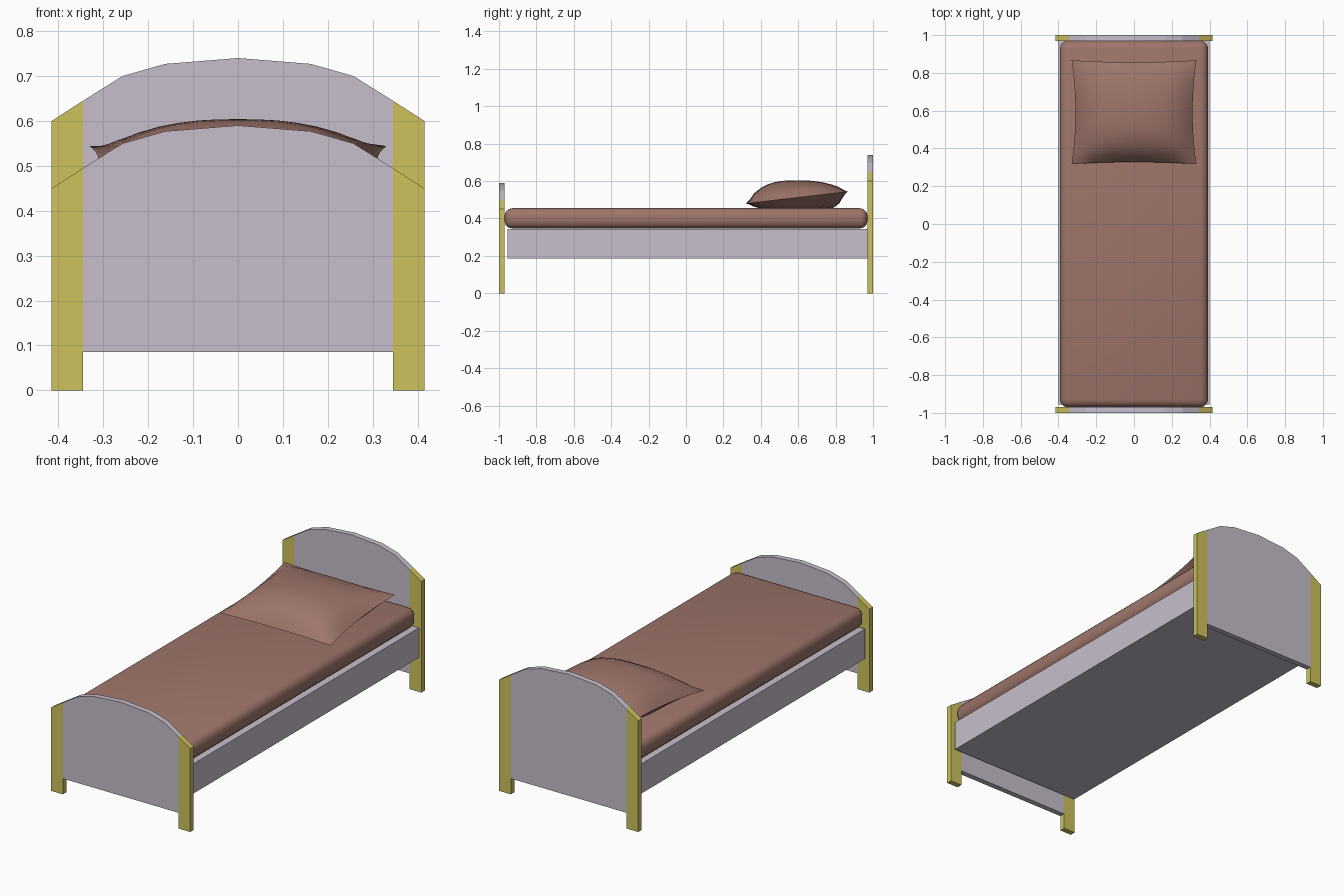
import bpy, bmesh

if "Cube" in bpy.data.objects:
    bpy.data.objects.remove(bpy.data.objects["Cube"])


def material(name, rgb):
    m = bpy.data.materials.new(name)
    m.diffuse_color = (*rgb, 1)
    m.use_nodes = True
    m.node_tree.nodes["Principled BSDF"].inputs["Base Color"].default_value = m.diffuse_color
    return m


LILAC = material("lilac panel", (0.57, 0.52, 0.60))
YELLOW = material("yellow post", (0.61, 0.54, 0.11))
BROWN = material("brown bedding", (0.34, 0.18, 0.145))


def finish(name, bm, mat, smooth=False):
    bmesh.ops.recalc_face_normals(bm, faces=bm.faces[:])
    me = bpy.data.meshes.new(name)
    bm.to_mesh(me)
    bm.free()
    me.materials.append(mat)
    if smooth:
        me.shade_smooth()
    ob = bpy.data.objects.new(name, me)
    bpy.context.collection.objects.link(ob)
    return ob


def slab(name, outline, y0, y1, mat):
    """Extrude an x/z outline from y0 to y1."""
    bm = bmesh.new()
    face = bm.faces.new([bm.verts.new((x, y0, z)) for x, z in outline])
    ext = bmesh.ops.extrude_face_region(bm, geom=[face])
    for v in ext["geom"]:
        if isinstance(v, bmesh.types.BMVert):
            v.co.y = y1
    return finish(name, bm, mat)


def box(name, x0, x1, y0, y1, z0, z1, mat):
    return slab(name, [(x0, z0), (x1, z0), (x1, z1), (x0, z1)], y0, y1, mat)


# Head and foot boards: arched panel between two sloped posts
ARCH = [(0.345, 0.495), (0.257, 0.55), (0.162, 0.577), (0, 0.59)]
for part, y0, y1, lift in (("foot", -1.0, -0.97, 0), ("head", 0.97, 1.0, 0.15)):
    right = [(x, z + lift) for x, z in ARCH]
    left = [(-x, z) for x, z in reversed(right[:-1])]
    slab(part + "board_panel", [(-0.345, 0.085), (0.345, 0.085)] + right + left, y0, y1, LILAC)
    for side, s in (("left", -1), ("right", 1)):
        post = [(s * 0.345, 0), (s * 0.415, 0), (s * 0.415, 0.45 + lift), (s * 0.345, 0.495 + lift)]
        slab(f"{part}_post_{side}", post, y0, y1, YELLOW)

# Bed base
box("bed_base", -0.40, 0.40, -0.955, 0.97, 0.185, 0.345, LILAC)

# Mattress with rounded edges
mattress = box("mattress", -0.392, 0.392, -0.97, 0.97, 0.347, 0.455, BROWN)
bev = mattress.modifiers.new("round", "BEVEL")
bev.width = 0.04
bev.segments = 3
mattress.data.shade_smooth()

# Pillow: two puffed sheets meeting at a pinched seam, tilted up at the head
N = 14
bm = bmesh.new()
sheets = []
for top in (True, False):
    grid = []
    for i in range(N + 1):
        row = []
        for j in range(N + 1):
            u, v = 2 * i / N - 1, 2 * j / N - 1
            x = 0.33 * u * (1 - 0.06 * (1 - v * v))
            y = 0.592 + 0.275 * v * (1 - 0.04 * (1 - u * u))
            seam = 0.512 + 0.032 * v
            f = (max(0, 1 - abs(u) ** 2.5) * max(0, 1 - abs(v) ** 2.6)) ** 0.75
            z = seam + (0.604 - seam) * f if top else seam - (seam - 0.453) * min(1, 1.6 * f)
            row.append(bm.verts.new((x, y, z)))
        grid.append(row)
    for i in range(N):
        for j in range(N):
            bm.faces.new((grid[i][j], grid[i + 1][j], grid[i + 1][j + 1], grid[i][j + 1]))
bmesh.ops.remove_doubles(bm, verts=bm.verts[:], dist=0.0005)
pillow = finish("pillow", bm, BROWN, smooth=True)
bpy.context.view_layer.objects.active = pillow
pillow.select_set(True)
bpy.ops.object.shade_smooth_by_angle(angle=1.2)
